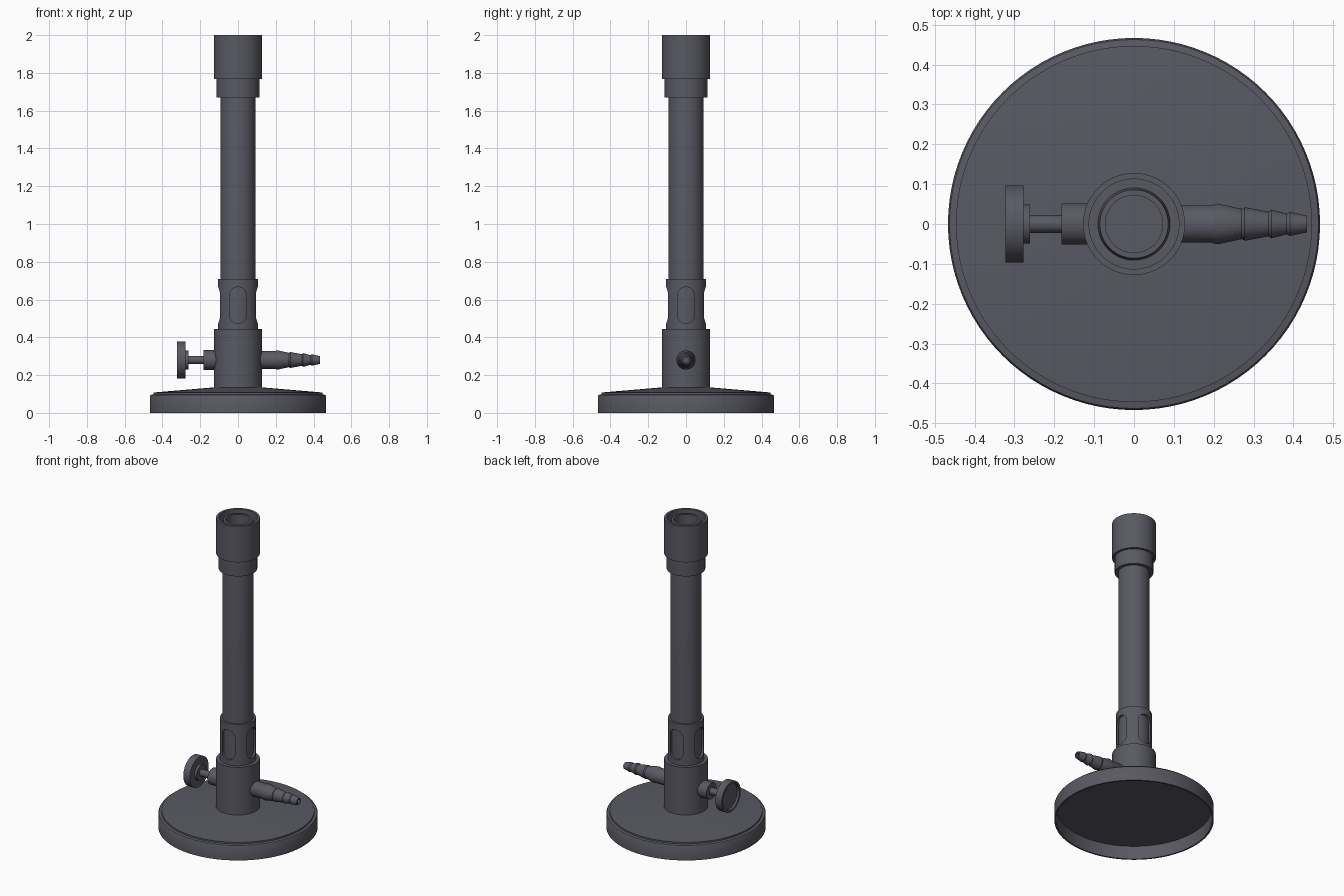
import bpy, bmesh, math
from mathutils import Matrix, Vector

if "Cube" in bpy.data.objects:
    bpy.data.objects.remove(bpy.data.objects["Cube"])

metal = bpy.data.materials.new("dark grey metal")
metal.diffuse_color = (0.1, 0.1, 0.125, 1)
metal.use_nodes = True
metal.node_tree.nodes["Principled BSDF"].inputs["Base Color"].default_value = metal.diffuse_color


def finish(name, bm):
    bmesh.ops.recalc_face_normals(bm, faces=bm.faces)
    me = bpy.data.meshes.new(name)
    bm.to_mesh(me)
    bm.free()
    ob = bpy.data.objects.new(name, me)
    bpy.context.collection.objects.link(ob)
    me.materials.append(metal)
    return ob


def smooth(ob):
    bpy.ops.object.select_all(action='DESELECT')
    ob.select_set(True)
    bpy.context.view_layer.objects.active = ob
    bpy.ops.object.shade_smooth_by_angle(angle=math.radians(30))


def lathe(name, profile, axis='Z', height=0.0, seg=64, closed=False):
    """Revolve (radius, distance) points; zero radius makes a pole."""
    bm = bmesh.new()
    rings = []
    for r, d in profile:
        n = 1 if r == 0 else seg
        ring = []
        for i in range(n):
            a = 2 * math.pi * i / seg
            u, v = r * math.cos(a), r * math.sin(a)
            p = (u, v, d) if axis == 'Z' else (d, u, v + height)
            ring.append(bm.verts.new(p))
        rings.append(ring)
    pairs = list(zip(rings, rings[1:]))
    if closed:
        pairs.append((rings[-1], rings[0]))
    for a, b in pairs:
        for i in range(seg):
            j = (i + 1) % seg
            if len(a) == 1:
                bm.faces.new((a[0], b[i], b[j]))
            elif len(b) == 1:
                bm.faces.new((a[i], a[j], b[0]))
            else:
                bm.faces.new((a[i], a[j], b[j], b[i]))
    ob = finish(name, bm)
    smooth(ob)
    return ob


# Foot: wide disc, hollow underneath, with a stepped rim and shallow cone top
lathe("base", [(0, 0.085), (0.457, 0.085), (0.457, 0), (0.467, 0), (0.467, 0.088),
               (0.463, 0.095), (0.447, 0.098), (0.447, 0.108), (0.128, 0.135), (0, 0.135)], seg=96)

# Lower body
lathe("gas_body", [(0, 0.12), (0.128, 0.12), (0.128, 0.443), (0, 0.443)])

# Barrel, open at the top
lathe("barrel", [(0, 0.42), (0.092, 0.42), (0.092, 1.93), (0.086, 1.985),
                 (0.072, 1.985), (0.072, 0.5), (0, 0.5)])

# Stepped flame cap
lathe("flame_cap", [(0.088, 1.67), (0.113, 1.67), (0.113, 1.768), (0.128, 1.768),
                    (0.128, 2.0), (0.113, 2.0), (0.113, 1.94), (0.088, 1.94)], closed=True)

# Air collar with four rounded windows
collar = lathe("air_collar", [(0.09, 0.44), (0.105, 0.44), (0.105, 0.71), (0.09, 0.71)],
               seg=96, closed=True)
bm = bmesh.new()
for k in range(4):
    turn = Matrix.Rotation(k * math.pi / 2, 3, 'Z')
    loops = []
    for x in (0.07, 0.14):
        loop = []
        for i in range(24):
            a = 2 * math.pi * (i + 0.5) / 24
            z = 0.57 + (0.052 if math.sin(a) > 0 else -0.052) + 0.045 * math.sin(a)
            loop.append(bm.verts.new(turn @ Vector((x, 0.045 * math.cos(a), z))))
        loops.append(loop)
    a, b = loops
    bm.faces.new(a)
    bm.faces.new(b)
    for i in range(24):
        j = (i + 1) % 24
        bm.faces.new((a[i], a[j], b[j], b[i]))
cutter = finish("window_cutter", bm)
cutter.hide_render = True
mod = collar.modifiers.new("windows", 'BOOLEAN')
mod.operation = 'DIFFERENCE'
mod.solver = 'EXACT'
mod.object = cutter
bpy.context.view_layer.objects.active = collar
bpy.ops.object.modifier_apply(modifier=mod.name)
bpy.data.objects.remove(cutter)
smooth(collar)

# Barbed hose nozzle on the right
lathe("hose_nozzle", [(0, 0.1), (0.047, 0.1), (0.047, 0.195), (0.051, 0.21), (0.038, 0.27),
                      (0.042, 0.278), (0.031, 0.338), (0.036, 0.345), (0.026, 0.383),
                      (0.030, 0.391), (0.021, 0.434), (0.013, 0.434), (0.013, 0.36), (0, 0.36)],
      axis='X', height=0.28, seg=48)

# Needle valve on the left: boss, stem and dished wheel
lathe("valve_boss", [(0, -0.1), (0.052, -0.1), (0.052, -0.182), (0, -0.182)],
      axis='X', height=0.28, seg=48)
lathe("valve_stem", [(0, -0.17), (0.022, -0.17), (0.022, -0.27), (0, -0.27)],
      axis='X', height=0.28, seg=32)
lathe("valve_wheel", [(0, -0.261), (0.049, -0.261), (0.049, -0.277), (0.097, -0.277),
                      (0.097, -0.323), (0.083, -0.323), (0.083, -0.308), (0, -0.308)],
      axis='X', height=0.28, seg=48)
